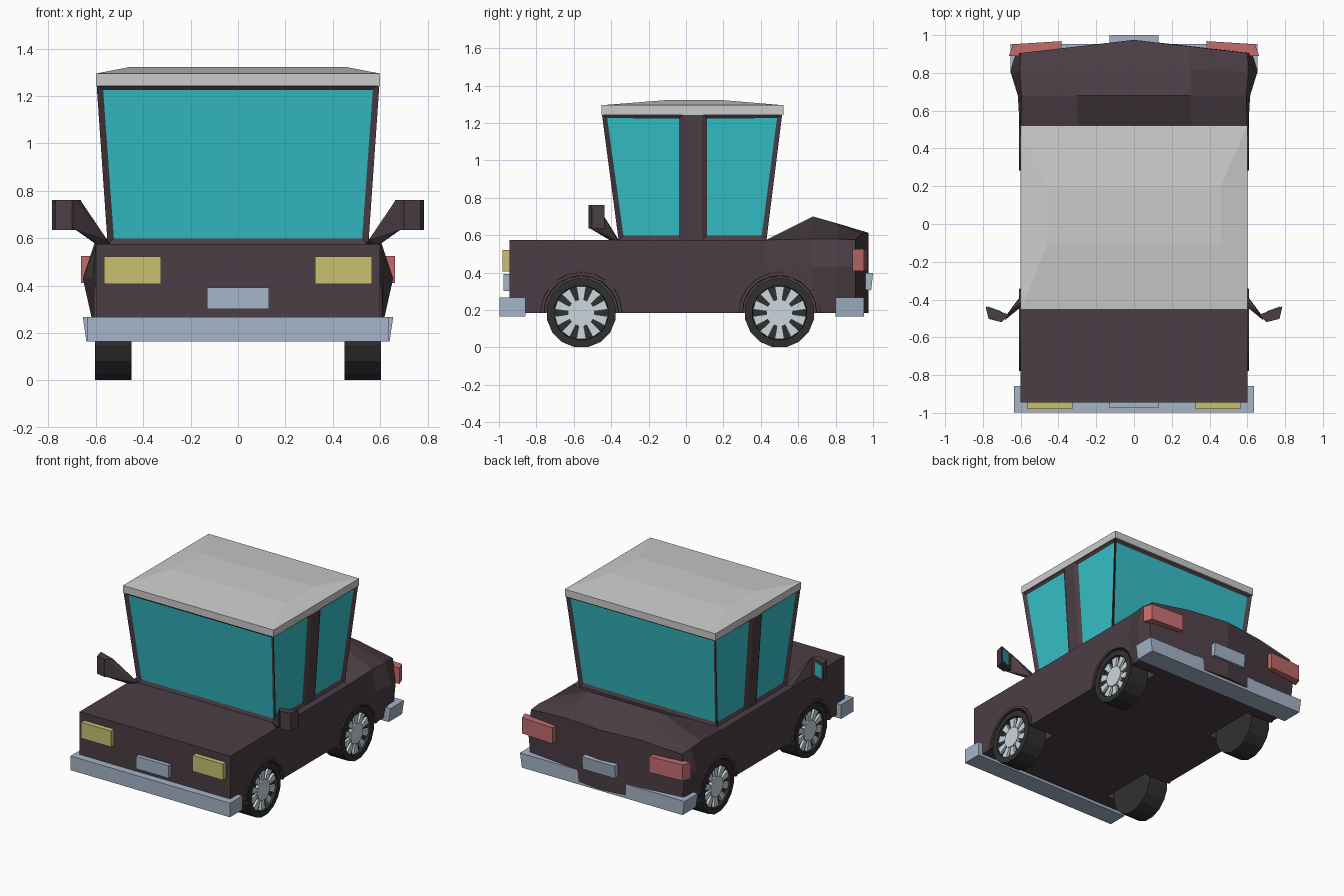
import bpy, bmesh
from math import sin, cos, pi
from mathutils import Matrix, Vector

if "Cube" in bpy.data.objects:
    bpy.data.objects.remove(bpy.data.objects["Cube"])


def material(name, rgb):
    m = bpy.data.materials.new(name)
    m.diffuse_color = (*rgb, 1)
    m.use_nodes = True
    m.node_tree.nodes["Principled BSDF"].inputs["Base Color"].default_value = m.diffuse_color
    return m


PAINT = material("dark_paint", (0.07, 0.048, 0.058))
GLASS = material("teal_glass", (0.035, 0.53, 0.58))
STEEL = material("blue_steel", (0.37, 0.46, 0.58))
YELLOW = material("yellow_lamp", (0.58, 0.53, 0.16))
RED = material("red_lamp", (0.55, 0.15, 0.15))
RUBBER = material("rubber", (0.03, 0.03, 0.03))
RIM = material("rim", (0.6, 0.68, 0.73))


def finish(bm, name, *mats):
    bmesh.ops.recalc_face_normals(bm, faces=bm.faces)
    me = bpy.data.meshes.new(name)
    bm.to_mesh(me)
    bm.free()
    for m in mats:
        me.materials.append(m)
    ob = bpy.data.objects.new(name, me)
    bpy.context.collection.objects.link(ob)
    return ob


def hull(name, pts, *mats):
    bm = bmesh.new()
    for p in pts:
        bm.verts.new(p)
    bmesh.ops.convex_hull(bm, input=bm.verts)
    bmesh.ops.dissolve_limit(bm, angle_limit=0.01, verts=bm.verts, edges=bm.edges)
    return finish(bm, name, *mats)


def box(name, x, y, z, *mats):
    return hull(name, [(a, b, c) for a in x for b in y for c in z], *mats)


def loft(bm, rings):
    rows = [[bm.verts.new(p) for p in r] for r in rings]
    n = len(rows[0])
    for a, b in zip(rows, rows[1:]):
        for i in range(n):
            bm.faces.new((a[i], a[(i + 1) % n], b[(i + 1) % n], b[i]))
    return rows


def cylinder_x(bm, r, x0, x1, y, z, n):
    mat = (Matrix.Translation(((x0 + x1) / 2, y, z)) @ Matrix.Rotation(pi / 2, 4, 'Y')
           @ Matrix.Rotation(pi / n, 4, 'Z'))
    bmesh.ops.create_cone(bm, cap_ends=True, segments=n, radius1=r, radius2=r,
                          depth=abs(x1 - x0), matrix=mat)


AXLES, HUB_Z = (-0.56, 0.50), 0.185

# Body: cross-sections (side y, centre y, middle x, top x, side z, inner z, centre z)
stations = [(-0.945, -0.945, 0.60, 0.60, 0.575, 0.575, 0.575),
            (0.43, 0.43, 0.60, 0.60, 0.575, 0.575, 0.575),
            (0.68, 0.68, 0.615, 0.595, 0.58, 0.70, 0.70),
            (0.81, 0.82, 0.655, 0.605, 0.58, 0.66, 0.66),
            (0.905, 0.975, 0.625, 0.60, 0.575, 0.608, 0.613)]
rings = []
for ys, yc, xm, xt, zs, zi, zc in stations:
    half = [(0.60, ys, 0.185), (xm, ys, 0.43), (xt, ys, zs), (0.30, (ys + yc) / 2, zi)]
    rings.append([(0, yc, 0.185)] + half + [(0, yc, zc)] + [(-x, y, z) for x, y, z in half[::-1]])
bm = bmesh.new()
rows = loft(bm, rings)
for row in (rows[0], rows[-1]):
    bm.faces.new(row[:6])
    bm.faces.new(row[5:] + row[:1])
body = finish(bm, "body", PAINT)

# Wheel wells cut from the body
bm = bmesh.new()
for s in (-1, 1):
    for y in AXLES:
        cylinder_x(bm, 0.20, s * 0.40, s * 0.80, y, HUB_Z, 16)
cutter = finish(bm, "well_cutter")
cutter.hide_render = True
mod = body.modifiers.new("wells", 'BOOLEAN')
mod.operation, mod.solver, mod.object = 'DIFFERENCE', 'EXACT', cutter
bpy.context.view_layer.objects.active = body
bpy.ops.object.modifier_apply(modifier="wells")
bpy.data.objects.remove(cutter)

# Cabin: flared box with inset windows on every side face
outline = [(-1, -0.36, -0.45), (1, -0.36, -0.45), (1, -0.01, -0.01), (1, 0.085, 0.085),
           (1, 0.43, 0.515), (-1, 0.43, 0.515), (-1, 0.085, 0.085), (-1, -0.01, -0.01)]
bm = bmesh.new()
rows = loft(bm, [[(s * 0.55, a, 0.57) for s, a, b in outline],
                 [(s * 0.597, b, 1.25) for s, a, b in outline]])
panes = [f for f in bm.faces if max(e.calc_length() for e in f.edges) > 0
         and abs(f.calc_center_median().y - 0.0375) > 0.05]
bm.faces.new(rows[0])
bm.faces.new(rows[1])
bmesh.ops.recalc_face_normals(bm, faces=bm.faces)
bmesh.ops.inset_individual(bm, faces=panes, thickness=0.038, depth=-0.015)
for f in panes:
    f.material_index = 1
finish(bm, "cabin", PAINT, GLASS)

# Roof: slab with a shallow raised plateau
hull("roof", [(x, y, z) for x in (-0.6, 0.6) for y in (-0.452, 0.522) for z in (1.243, 1.295)]
     + [(x, y, 1.322) for x in (-0.46, 0.46) for y in (-0.11, 0.20)])

# Bumpers and number plates
box("front_bumper", (-0.635, 0.635), (-0.998, -0.857), (0.165, 0.267), STEEL)
hull("rear_bumper", [(s * x, y, z) for s in (-1, 1) for y in (0.80, 0.953)
                     for x, z in ((0.64, 0.165), (0.655, 0.267))], STEEL)
box("front_plate", (-0.13, 0.13), (-0.975, -0.94), (0.302, 0.392), STEEL)
hull("rear_plate", [(x, y, z) for x in (-0.13, 0.13)
                    for y, z in ((0.95, 0.31), (0.99, 0.305), (0.95, 0.40), (1.0, 0.398))], STEEL)

for s, side in ((-1, "left"), (1, "right")):
    # Lamps
    box(side + "_headlight", (s * 0.325, s * 0.565), (-0.98, -0.94), (0.407, 0.522), YELLOW)
    hull(side + "_taillight", [(s * x, y, z) for z in (0.41, 0.525) for x, y in
                               ((0.385, 0.92), (0.385, 0.968), (0.64, 0.952),
                                (0.662, 0.89), (0.60, 0.89))], RED)

    # Mirror: arm, housing and glass
    hull(side + "_mirror_arm", [(s * x, y, z) for x, y, z in (
        (0.54, -0.36, 0.575), (0.585, -0.36, 0.565), (0.55, -0.40, 0.59), (0.59, -0.41, 0.575),
        (0.665, -0.475, 0.76), (0.685, -0.51, 0.755), (0.67, -0.475, 0.635), (0.685, -0.51, 0.635))],
        PAINT)
    head = ((0.662, -0.48), (0.70, -0.52), (0.77, -0.502), (0.786, -0.436), (0.69, -0.47))
    hull(side + "_mirror_housing", [(s * x, y, z) for x, y in head for z in (0.635, 0.762)], PAINT)
    hull(side + "_mirror_glass", [(s * x, y + d, z) for x, y in ((0.705, -0.465), (0.772, -0.441))
                                  for z in (0.652, 0.745) for d in (0, 0.004)], GLASS)

    for y, end in zip(AXLES, ("front", "rear")):
        tag = f"{end}_{side}_"
        # Arch lip
        lip = [(0.58, 0.197), (0.608, 0.20), (0.608, 0.217), (0.58, 0.222)]
        bm = bmesh.new()
        rows = loft(bm, [[(s * x, y + r * cos(i * pi / 10), HUB_Z + r * sin(i * pi / 10))
                          for x, r in lip] for i in range(11)])
        bm.faces.new(rows[0])
        bm.faces.new(rows[-1])
        finish(bm, tag + "arch", PAINT)

        # Tyre with a recessed outer face
        bm = bmesh.new()
        cylinder_x(bm, 0.187, s * 0.45, s * 0.604, y, HUB_Z, 16)
        bm.normal_update()
        outer = [f for f in bm.faces if f.normal.x * s > 0.9]
        bmesh.ops.inset_individual(bm, faces=outer, thickness=0.04)
        bmesh.ops.inset_individual(bm, faces=outer, thickness=0.002, depth=-0.03)
        finish(bm, tag + "tyre", RUBBER)

        # Hub and ten wedge spokes
        bm = bmesh.new()
        cylinder_x(bm, 0.072, s * 0.56, s * 0.598, y, HUB_Z, 16)
        for k in range(10):
            a = (k + 0.5) * pi / 5
            u, v = Vector((0, cos(a), sin(a))), Vector((0, -sin(a), cos(a)))
            c = Vector((0, y, HUB_Z))
            wedge = [(0.065, -0.013), (0.141, -0.026), (0.141, 0.026), (0.065, 0.013)]
            rows = loft(bm, [[c + u * r + v * w + Vector((s * x, 0, 0)) for r, w in wedge]
                             for x in (0.565, 0.592)])
            bm.faces.new(rows[0])
            bm.faces.new(rows[1])
        finish(bm, tag + "rim", RIM)
